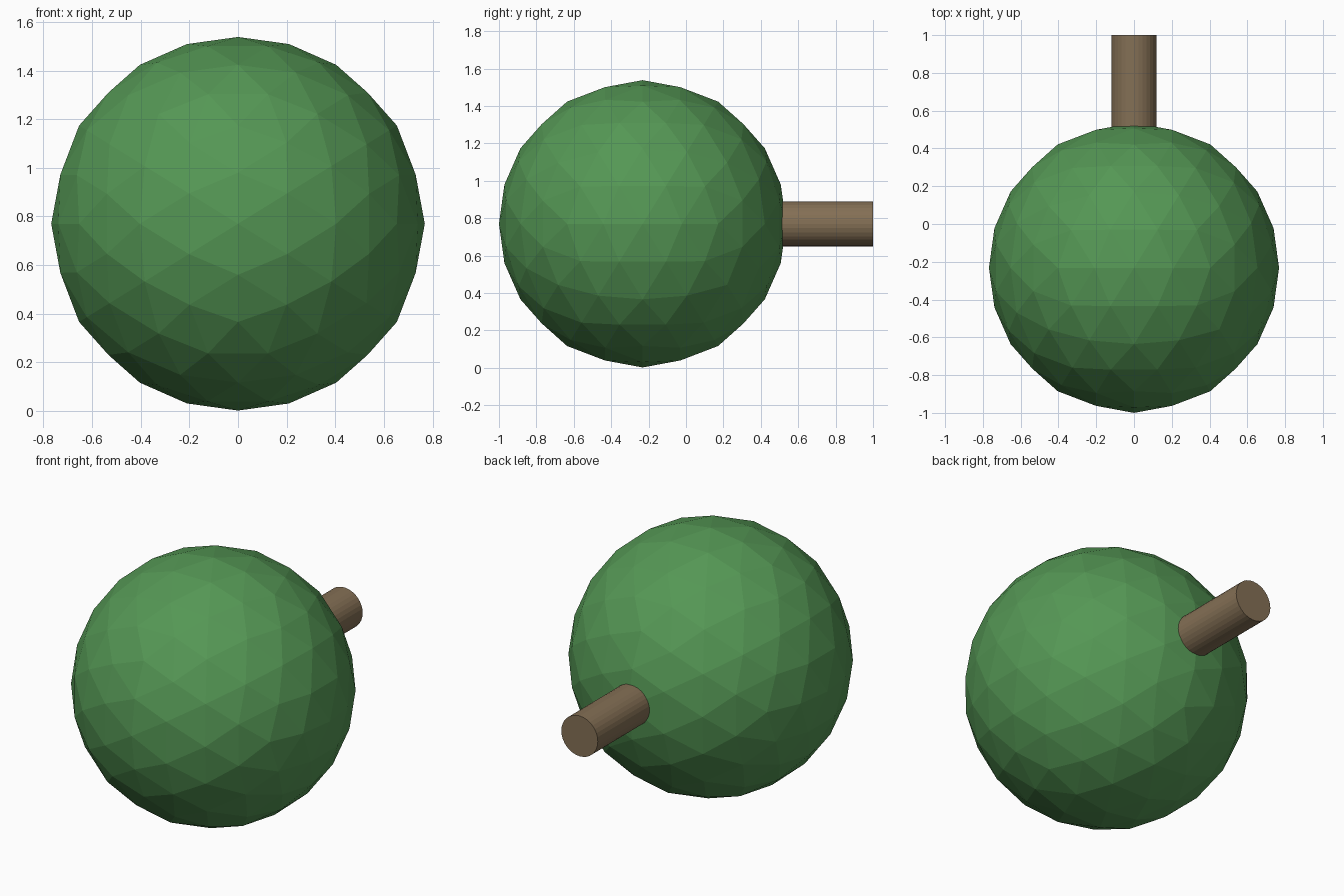
import bpy, bmesh, math
from mathutils import Matrix

if "Cube" in bpy.data.objects:
    bpy.data.objects.remove(bpy.data.objects["Cube"])


def paint(name, colour):
    mat = bpy.data.materials.new(name)
    mat.diffuse_color = colour
    mat.use_nodes = True
    mat.node_tree.nodes["Principled BSDF"].inputs["Base Color"].default_value = mat.diffuse_color
    return mat


def add_object(name, bm, location, mat):
    mesh = bpy.data.meshes.new(name)
    bm.to_mesh(mesh)
    bm.free()
    obj = bpy.data.objects.new(name, mesh)
    bpy.context.collection.objects.link(obj)
    obj.location = location
    mesh.materials.append(mat)
    return obj


CENTRE_Y, CENTRE_Z, RADIUS = -0.232, 0.77, 0.768

# Foliage: faceted icosahedral ball, turned so edge midpoints lie on the axes
bm = bmesh.new()
bmesh.ops.create_icosphere(bm, subdivisions=1, radius=RADIUS)
for level in range(2):
    bmesh.ops.subdivide_edges(bm, edges=bm.edges[:], cuts=1, use_grid_fill=True)
    for v in bm.verts:
        v.co = v.co.normalized() * RADIUS
tilt = -math.atan(2 / (1 + math.sqrt(5)))
bmesh.ops.rotate(bm, verts=bm.verts[:], matrix=Matrix.Rotation(tilt, 3, 'Y'))
add_object("foliage", bm, (0, CENTRE_Y, CENTRE_Z),
           paint("leaf_green", (0.09, 0.31, 0.09, 1)))

# Trunk: round post lying along y, starting inside the foliage
START, END = 0.38, 1.0
bm = bmesh.new()
bmesh.ops.create_cone(bm, cap_ends=True, segments=32, radius1=0.12, radius2=0.12,
                      depth=END - START, matrix=Matrix.Rotation(math.pi / 2, 4, 'X'))
add_object("trunk", bm, (0, (START + END) / 2, CENTRE_Z),
           paint("bark_brown", (0.23, 0.16, 0.09, 1)))
